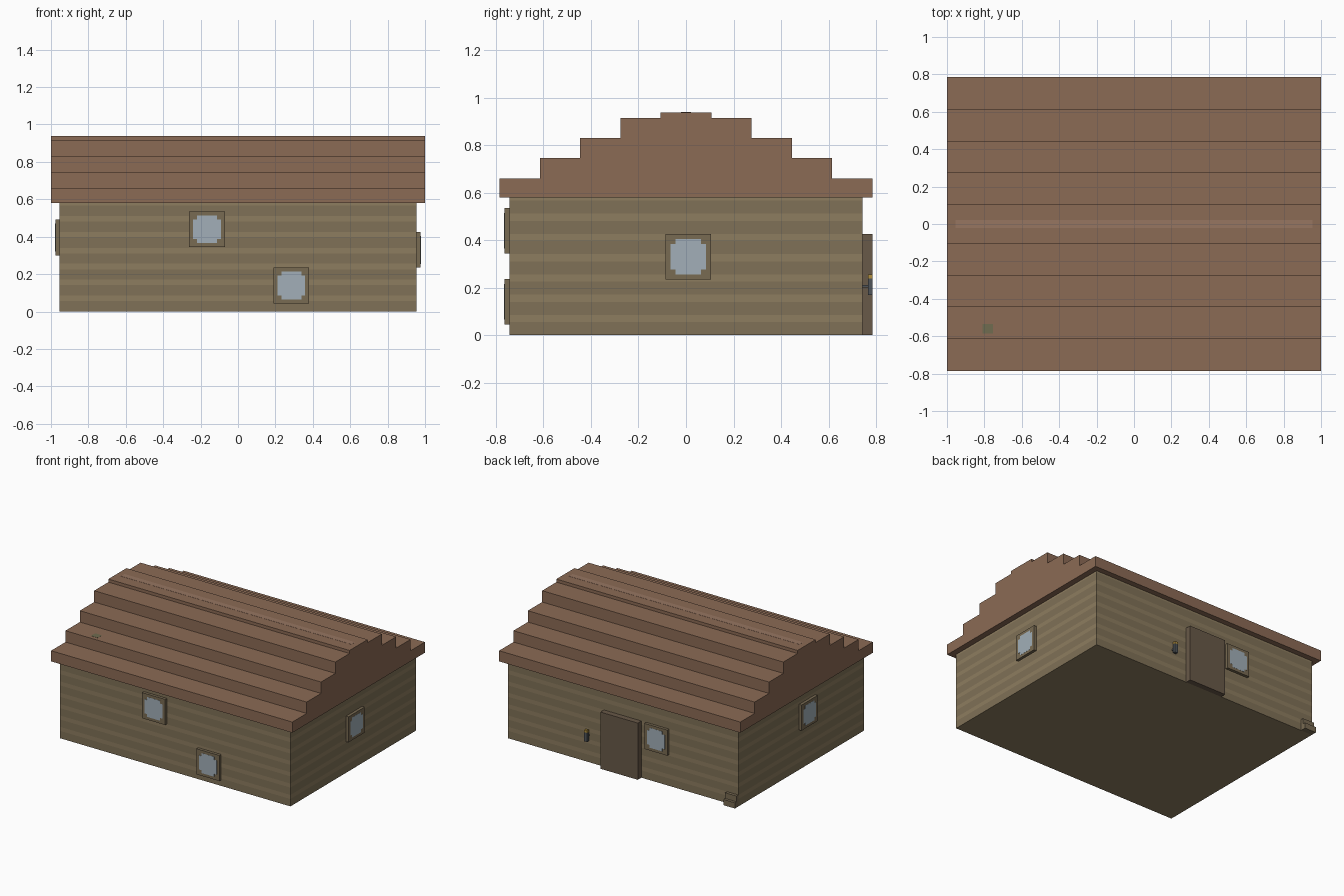
import bpy, bmesh
from mathutils import Vector, Matrix

if "Cube" in bpy.data.objects:
    bpy.data.objects.remove(bpy.data.objects["Cube"])

V = 0.0213  # one block unit


def mat(name, rgb):
    m = bpy.data.materials.new(name)
    m.diffuse_color = (*rgb, 1)
    m.use_nodes = True
    m.node_tree.nodes["Principled BSDF"].inputs["Base Color"].default_value = m.diffuse_color
    return m


WALL = mat("wall_board", (0.27, 0.205, 0.115))
SEAM = mat("wall_seam", (0.215, 0.165, 0.095))
ROOF = mat("roof_brown", (0.26, 0.145, 0.09))
RIDGE = mat("ridge_brown", (0.31, 0.18, 0.12))
MOSS = mat("moss", (0.16, 0.15, 0.08))
FRAME = mat("frame_brown", (0.19, 0.145, 0.085))
DOOR = mat("door_brown", (0.14, 0.10, 0.065))
GLASS = mat("glass", (0.36, 0.43, 0.48))
IRON = mat("lantern_iron", (0.08, 0.09, 0.10))
GOLD = mat("lantern_gold", (0.45, 0.28, 0.05))


def finish(name, bm, mats):
    bmesh.ops.recalc_face_normals(bm, faces=bm.faces[:])
    me = bpy.data.meshes.new(name)
    bm.to_mesh(me)
    bm.free()
    for m in mats:
        me.materials.append(m)
    ob = bpy.data.objects.new(name, me)
    bpy.context.collection.objects.link(ob)
    return ob


def box(name, x, y, z, m):
    bm = bmesh.new()
    size = (x[1] - x[0], y[1] - y[0], z[1] - z[0])
    mid = Vector((sum(x) / 2, sum(y) / 2, sum(z) / 2))
    bmesh.ops.create_cube(bm, size=1, matrix=Matrix.Translation(mid) @ Matrix.Diagonal((*size, 1)))
    return finish(name, bm, [m])


def prism(name, pts, axis_vec, m):
    """Extrude a closed outline along a vector."""
    bm = bmesh.new()
    f = bm.faces.new([bm.verts.new(p) for p in pts])
    ext = bmesh.ops.extrude_face_region(bm, geom=[f])["geom"]
    bmesh.ops.translate(bm, vec=axis_vec, verts=[e for e in ext if isinstance(e, bmesh.types.BMVert)])
    return finish(name, bm, [m])


# Walls: one shell cut into horizontal boards with darker seams
bm = bmesh.new()
HX, HY, HZ = 0.955, 0.743, 0.58
levels = [0.0]
for i in range(7):
    levels += [i * 4 * V + 2.6 * V, min((i + 1) * 4 * V, HZ)]
levels[-1] = HZ
rings = [[bm.verts.new((sx * HX, sy * HY, z)) for sx, sy in ((-1, -1), (1, -1), (1, 1), (-1, 1))] for z in levels]
for i, (a, b) in enumerate(zip(rings, rings[1:])):
    for k in range(4):
        f = bm.faces.new((a[k], a[k - 3], b[k - 3], b[k]))
        f.material_index = (i + 1) % 2
bm.faces.new(rings[0])
bm.faces.new(rings[-1])
finish("walls", bm, [WALL, SEAM])

# Stepped roof: mirrored stair profile extruded along x
steps = [(0.785, 0.66), (0.615, 0.745), (0.445, 0.83), (0.275, 0.915), (0.107, 0.938)]
half, low = [], 0.58
for y, z in steps:
    half += [(y, low), (y, z)]
    low = z
outline = half + [(-y, z) for y, z in reversed(half)]
prism("roof", [(-1, y, z) for y, z in outline], (2, 0, 0), ROOF)
box("ridge_strip", (-0.955, 0.955), (-V, V), (0.93, 0.939), RIDGE)
box("moss_patch", (-0.81, -0.755), (-0.585, -0.535), (0.74, 0.746), MOSS)


# Windows: square slab with a notched pane, turned to face its wall
def window(name, pos, turn):
    frame = box(name + "_frame", (-4.5 * V, 4.5 * V), (-V, 0), (-4.5 * V, 4.5 * V), FRAME)
    a, b = 3.5 * V, 2.5 * V
    quad = [(a, b), (b, b), (b, a)]
    pts = quad + [(-x, z) for x, z in reversed(quad)]
    pts += [(-x, -z) for x, z in quad] + [(x, -z) for x, z in reversed(quad)]
    pane = prism(name + "_glass", [(x, -V - 0.001, z) for x, z in pts], (0, 0.004, 0), GLASS)
    for ob in (frame, pane):
        ob.location = pos
        ob.rotation_euler.z = turn * 1.5707963


window("front_upper_window", (-0.165, -HY, 0.44), 0)
window("front_lower_window", (0.285, -HY, 0.14), 0)
window("right_window", (HX, 0.01, 0.33), 1)
window("back_window", (-0.285, HY, 0.33), 2)
window("left_window", (-HX, -0.07, 0.395), 3)

# Back door: frame and leaf
box("door", (-0.15, 0.16), (HY, 0.785), (0, 0.425), DOOR)

# Lantern beside the door
box("lantern_body", (0.27, 0.295), (0.765, 0.785), (0.17, 0.238), IRON)
box("lantern_top", (0.27, 0.295), (0.765, 0.785), (0.238, 0.255), GOLD)
box("lantern_bracket", (0.278, 0.287), (HY, 0.766), (0.2, 0.212), IRON)

# Small step at the back corner
box("corner_step_lower", (-0.955, -0.86), (HY, 0.785), (0, 2 * V), FRAME)
box("corner_step_upper", (-0.955, -0.86), (HY, 0.765), (2 * V, 4 * V), FRAME)
